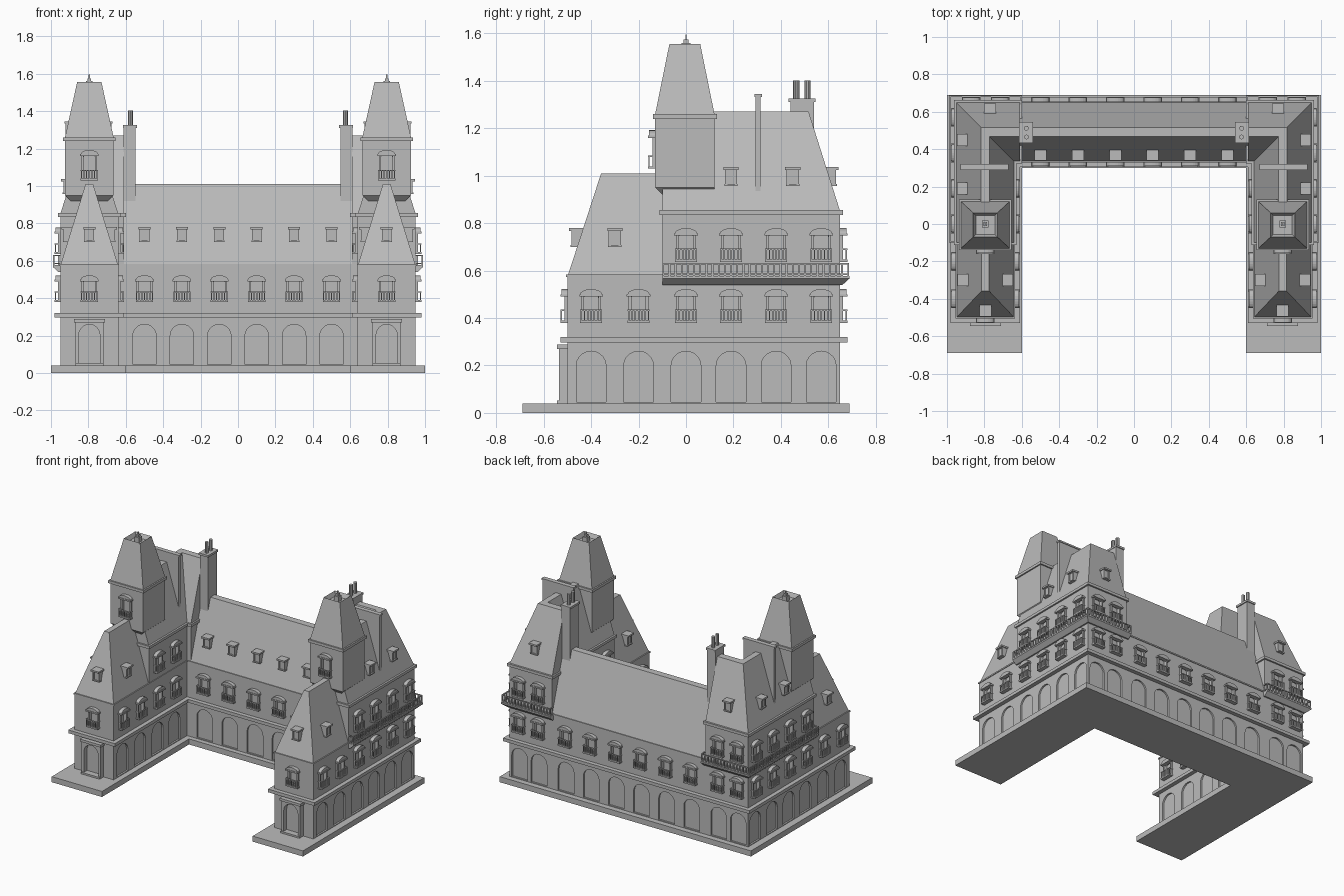
import bpy
import bmesh
from math import cos, sin, pi, radians
from mathutils import Matrix

default_cube = bpy.data.objects.get("Cube")
if default_cube:
    bpy.data.objects.remove(default_cube)

stone = bpy.data.materials.new("grey stone")
stone.use_nodes = True
stone_colour = (0.5, 0.5, 0.5, 1)
stone.diffuse_color = stone_colour
stone.node_tree.nodes["Principled BSDF"].inputs["Base Color"].default_value = stone_colour

IDENTITY = Matrix.Identity(4)


def wall_frame(x, y, z, turn):
    """Frame on a wall: u runs along it, v up, w outward."""
    return (Matrix.Translation((x, y, z)) @ Matrix.Rotation(radians(turn), 4, "Z")
            @ Matrix.Rotation(radians(90), 4, "X"))


def loft(bm, lower, upper, low, high, frame=IDENTITY):
    """Solid between two outlines; returns the upper face."""
    a = [bm.verts.new(frame @ Matrix.Translation((p[0], p[1], low)).translation) for p in lower]
    b = [bm.verts.new(frame @ Matrix.Translation((p[0], p[1], high)).translation) for p in upper]
    bm.faces.new(a[::-1])
    for i in range(len(a)):
        j = (i + 1) % len(a)
        bm.faces.new((a[i], a[j], b[j], b[i]))
    return bm.faces.new(b)


def prism(bm, outline, low, high, frame=IDENTITY):
    return loft(bm, outline, outline, low, high, frame)


def rectangle(x0, x1, y0, y1):
    return [(x0, y0), (x1, y0), (x1, y1), (x0, y1)]


def box(bm, x0, x1, y0, y1, z0, z1, frame=IDENTITY, left=0, right=0, front=0, back=0):
    """Box whose top edges may be drawn in on each side."""
    return loft(bm, rectangle(x0, x1, y0, y1),
                rectangle(x0 + left, x1 - right, y0 + front, y1 - back), z0, z1, frame)


def arch(half, bottom, spring, rise):
    steps = 10
    curve = [(half * cos(pi * i / steps), spring + rise * sin(pi * i / steps))
             for i in range(steps + 1)]
    return [(-half, bottom), (half, bottom)] + curve


def finish(name, bm, mirrored=True):
    bmesh.ops.recalc_face_normals(bm, faces=bm.faces)
    mesh = bpy.data.meshes.new(name)
    bm.to_mesh(mesh)
    bm.free()
    mesh.materials.append(stone)
    obj = bpy.data.objects.new(name, mesh)
    bpy.context.collection.objects.link(obj)
    if mirrored:
        obj.modifiers.new("mirror", "MIRROR").use_mirror_merge = False
    return obj


def half_plan(grow, front=-0.5):
    """Right half of the U-shaped plan, widened by grow."""
    ix, iy = 0.64 - grow, 0.335 - grow
    ox, oy = 0.95 + grow, 0.65 + grow
    return [(0, iy), (ix, iy), (ix, front - grow), (ox, front - grow), (ox, oy), (0, oy)]


def pavilion_plan(grow):
    ix, iy = 0.64 - grow, 0.335 - grow
    return [(0.61 - grow, iy), (ix, iy), (ix, -0.1 - grow), (0.95 + grow, -0.1 - grow),
            (0.95 + grow, 0.65 + grow), (0.61 - grow, 0.65 + grow)]


MID = 0.795
SIDE = (-0.4, -0.2, 0, 0.19, 0.38, 0.57)
COURT = (0.1, 0.3, 0.5)
BACK = COURT + (0.715, 0.87)

# Openings as (x, y, turn)
outer = [(0.95, y, 90) for y in SIDE]
inner = [(0.64, y, -90) for y in SIDE[:4]]
court = [(x, 0.335, 0) for x in COURT]
rear = [(x, 0.65, 180) for x in BACK]
ground_sites = outer + inner + court + rear
windows = [(x, y, 0.38, t, 0.14) for x, y, t in ground_sites + [(MID, -0.5, 0)]]
windows += [(x, y, 0.637, t, 0.14) for x, y, t in outer[2:] + inner[2:] + rear[3:]]
windows.append((MID, -0.13, 1.03, 0, 0.16))

# Base slab
bm = bmesh.new()
prism(bm, [(0, 0.3), (0.6, 0.3), (0.6, -0.69), (1, -0.69), (1, 0.69), (0, 0.69)], 0, 0.04)
finish("base_slab", bm)

# Walls
bm = bmesh.new()
prism(bm, half_plan(0), 0.04, 0.58)
lower_walls = finish("lower_walls", bm)
bm = bmesh.new()
prism(bm, pavilion_plan(0), 0.575, 0.85)
upper_walls = finish("pavilion_walls", bm)

# Tower shafts with corbelled undersides
bm = bmesh.new()
tx0, tx1, ty0, ty1 = MID - 0.13, MID + 0.13, -0.13, 0.12
box(bm, tx0, tx1, ty0, ty1, 0.95, 1.245)
tower = finish("tower_shafts", bm)
bm = bmesh.new()
box(bm, tx0 + 0.05, tx1 - 0.05, ty0 + 0.05, ty1, 0.9, 0.95,
    left=-0.05, right=-0.05, front=-0.05)
finish("tower_corbels", bm)

# Recesses for arches and windows, cut from the walls
bm = bmesh.new()
for x, y, t in ground_sites:
    prism(bm, arch(0.0625, 0.045, 0.2, 0.06), -0.012, 0.02, wall_frame(x, y, 0, t))
for x, y, z, t, h in windows:
    prism(bm, arch(0.03, 0.01, h - 0.035, 0.015), -0.012, 0.02, wall_frame(x, y, z, t))
cutter = finish("recess_cutter", bm, mirrored=False)
cutter.hide_render = True
for target in (lower_walls, upper_walls, tower):
    cut = target.modifiers.new("recesses", "BOOLEAN")
    cut.object = cutter
    cut.operation = "DIFFERENCE"
    cut.solver = "EXACT"
    bpy.context.view_layer.objects.active = target
    bpy.ops.object.modifier_move_to_index(modifier=cut.name, index=0)
    bpy.ops.object.modifier_apply(modifier=cut.name)
bpy.data.objects.remove(cutter)

# String course and cornices
bm = bmesh.new()
prism(bm, half_plan(0.03), 0.297, 0.32)
prism(bm, half_plan(0.005), 0.573, 0.583)
prism(bm, pavilion_plan(0.012), 0.835, 0.855)
box(bm, tx0 - 0.01, tx1 + 0.01, ty0 - 0.01, ty1 + 0.01, 1.24, 1.26)
finish("cornices", bm)

# Steep roofs
SLOPE = 0.133
bm = bmesh.new()
box(bm, 0, 0.7, 0.335, 0.65, 0.58, 1.01, front=SLOPE, back=SLOPE)
box(bm, 0.642, 0.948, -0.498, 0, 0.58, 1.01, left=SLOPE, right=SLOPE, front=0.14)
finish("low_roofs", bm)
bm = bmesh.new()
box(bm, 0.64, 0.95, -0.1, 0.65, 0.85, 1.27, left=SLOPE, right=SLOPE, back=SLOPE)
box(bm, 0.61, 0.95, 0.335, 0.65, 0.85, 1.27, right=SLOPE, front=SLOPE, back=SLOPE)
finish("pavilion_roofs", bm)

# Tower roofs with sunken tops and finials
bm = bmesh.new()
top = box(bm, tx0, tx1, ty0, ty1, 1.26, 1.555, left=0.065, right=0.065, front=0.06, back=0.06)
bmesh.ops.recalc_face_normals(bm, faces=bm.faces)
bmesh.ops.inset_region(bm, faces=[top], thickness=0.02)
bmesh.ops.translate(bm, verts=top.verts, vec=(0, 0, -0.03))
finish("tower_roofs", bm)
bm = bmesh.new()
for half, low, high in ((0.018, 1.52, 1.56), (0.01, 1.56, 1.575), (0.003, 1.575, 1.595)):
    box(bm, MID - half, MID + half, -half, half, low, high)
finish("tower_finials", bm)

# Chimneys: stacks with pots, and broad slabs across the wings
bm = bmesh.new()
box(bm, 0.547, 0.612, 0.44, 0.54, 0.85, 1.31)
box(bm, 0.54, 0.615, 0.432, 0.546, 1.31, 1.325)
for y in (0.465, 0.512):
    bmesh.ops.create_cone(bm, cap_ends=True, segments=10, radius1=0.013, radius2=0.013,
                          depth=0.08, matrix=Matrix.Translation((0.575, y, 1.362)))
box(bm, 0.677, 0.923, 0.293, 0.315, 0.9, 1.345)
box(bm, 0.672, 0.928, 0.288, 0.32, 1.333, 1.345)
finish("chimneys", bm)

# Window surrounds, hoods and little railings
frames, rails = bmesh.new(), bmesh.new()
for x, y, z, t, h in windows:
    m = wall_frame(x, y, z, t)
    for s in (-1, 1):
        u = s * 0.036
        box(frames, u - 0.006, u + 0.006, 0, h - 0.03, 0, 0.012, m)
    hood = arch(0.046, h - 0.028, h - 0.02, 0.022)
    hollow = [(-0.03, h - 0.028), (-0.03, h - 0.034), (-0.046, h - 0.034)]
    prism(frames, hood, 0, 0.026, m)
    box(frames, -0.05, 0.05, h - 0.03, h - 0.02, 0, 0.03, m)
    box(rails, -0.046, 0.046, 0, 0.01, 0, 0.03, m)
    box(rails, -0.046, 0.046, 0.05, 0.056, 0.022, 0.03, m)
    for i in range(7):
        u = -0.042 + 0.014 * i
        box(rails, u - 0.003, u + 0.003, 0.01, 0.05, 0.023, 0.029, m)
    for s in (-1, 1):
        box(rails, s * 0.043 - 0.003, s * 0.043 + 0.003, 0.05, 0.056, 0, 0.03, m)
finish("window_surrounds", frames)
finish("window_railings", rails)

# Balconies wrapping the outer corners
bm = bmesh.new()
box(bm, 0.93, 0.96, -0.1, 0.66, 0.54, 0.567, right=-0.03, back=-0.03)
box(bm, 0.6, 0.96, 0.63, 0.66, 0.54, 0.567, right=-0.03, back=-0.03)
prism(bm, [(0.94, -0.1), (0.99, -0.1), (0.99, 0.69), (0.6, 0.69), (0.6, 0.64), (0.94, 0.64)],
      0.567, 0.577)
for z in (0.582, 0.626):
    box(bm, 0.98, 0.988, -0.1, 0.688, z, z + 0.006)
    box(bm, 0.6, 0.988, 0.68, 0.688, z, z + 0.006)
    box(bm, 0.95, 0.988, -0.1, -0.092, z, z + 0.006)
    box(bm, 0.6, 0.608, 0.65, 0.688, z, z + 0.006)
posts = [(0.984, -0.096 + 0.026 * i) for i in range(31)]
posts += [(0.604 + 0.0253 * i, 0.684) for i in range(15)]
for x, y in posts:
    box(bm, x - 0.004, x + 0.004, y - 0.004, y + 0.004, 0.577, 0.628)
finish("balconies", bm)

# Roof dormers
dormers = [(x, 0.353, 0.7, 0) for x in COURT] + [(MID, -0.48, 0.7, 0)]
dormers += [(0.93, -0.3, 0.7, 90), (0.66, -0.3, 0.7, -90), (0.77, 0.63, 0.957, 180)]
dormers += [(0.932, y, 0.957, 90) for y in (0.19, 0.45)]
bm = bmesh.new()
for x, y, z, t in dormers:
    m = wall_frame(x, y, z, t)
    box(bm, -0.022, 0.022, 0.003, 0.07, -0.07, -0.004, m)
    for s in (-1, 1):
        box(bm, s * 0.021 - 0.005, s * 0.021 + 0.005, 0, 0.07, -0.06, 0.002, m)
    box(bm, -0.028, 0.028, 0, 0.008, -0.05, 0.006, m)
    box(bm, -0.032, 0.032, 0.068, 0.08, -0.06, 0.014, m)
finish("dormers", bm)

# Entrance portals
bm = bmesh.new()
m = wall_frame(MID, -0.5, 0, 0)
portal = ([(-0.075, 0.04), (-0.057, 0.04)]
          + arch(0.057, 0.04, 0.2, 0.06)[:1:-1]
          + [(0.057, 0.04), (0.075, 0.04), (0.075, 0.28), (-0.075, 0.28)])
prism(bm, portal, 0, 0.035, m)
box(bm, -0.083, 0.083, 0.27, 0.288, 0, 0.045, m)
box(bm, -0.075, 0.075, 0.04, 0.052, 0, 0.045, m)
finish("entrance_portals", bm)
